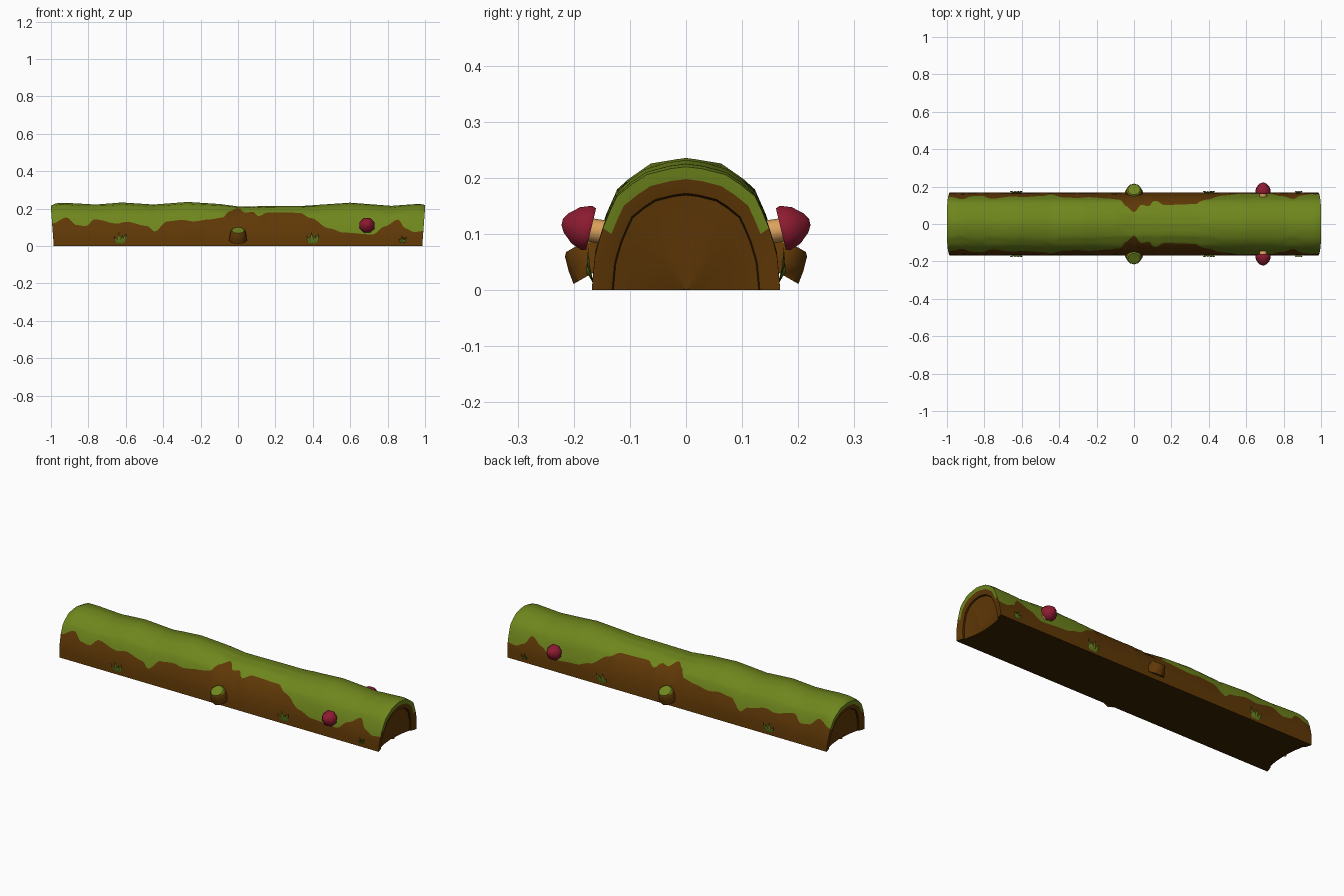
import bpy, bmesh, math
from mathutils import Vector

cube = bpy.data.objects.get("Cube")
if cube:
    bpy.data.objects.remove(cube)


def material(name, rgb):
    m = bpy.data.materials.new(name)
    m.use_nodes = True
    m.diffuse_color = (*rgb, 1)
    m.node_tree.nodes["Principled BSDF"].inputs["Base Color"].default_value = (*rgb, 1)
    return m


bark = material("bark brown", (0.117, 0.04, 0.002))
moss = material("moss green", (0.158, 0.238, 0.012))
dark = material("dark bark", (0.045, 0.016, 0.001))
grass = material("grass green", (0.12, 0.215, 0.014))
red = material("mushroom red", (0.265, 0.011, 0.03))
tan = material("stem tan", (0.72, 0.36, 0.11))


def finish(bm, name, mats, angle=35):
    bmesh.ops.recalc_face_normals(bm, faces=bm.faces)
    mesh = bpy.data.meshes.new(name)
    bm.to_mesh(mesh)
    bm.free()
    for m in mats:
        mesh.materials.append(m)
    ob = bpy.data.objects.new(name, mesh)
    bpy.context.collection.objects.link(ob)
    bpy.ops.object.select_all(action="DESELECT")
    ob.select_set(True)
    bpy.context.view_layer.objects.active = ob
    bpy.ops.object.shade_smooth_by_angle(angle=math.radians(angle))
    return ob


def lerp(points, x, ease=False):
    """Piecewise lookup, straight or eased between the points."""
    for (a, fa), (b, fb) in zip(points, points[1:]):
        if x <= b:
            t = max(0, (x - a) / (b - a))
            return fa + (fb - fa) * (t * t * (3 - 2 * t) if ease else t)
    return points[-1][1]


# Log: ridge height and moss edge along x, half width by height
ridge = [(-1, .215), (-.97, .23), (-.9, .23), (-.76, .222), (-.62, .233), (-.45, .222),
         (-.27, .236), (-.1, .225), (0, .212), (.35, .215), (.6, .232), (.82, .215),
         (.97, .226), (1, .22)]
moss_edge = [(-1, .12), (-.92, .153), (-.87, .113), (-.82, .106), (-.77, .143), (-.65, .12),
             (-.6, .13), (-.49, .107), (-.45, .078), (-.38, .132), (-.3, .14), (-.24, .132),
             (-.15, .143), (-.08, .153), (-.05, .185), (0, .203), (.04, .178), (.08, .184),
             (.11, .16), (.16, .18), (.33, .178), (.39, .15), (.49, .095), (.57, .072),
             (.73, .062), (.79, .105), (.86, .142), (.9, .095), (.95, .075), (1, .08)]
width = [(0, .168), (.07, .162), (.13, .145), (.187, .12), (.229, .06), (.237, 0)]

BARK_STEPS, MOSS_STEPS, STATIONS = 4, 7, 160


def arch(u):
    top, edge = lerp(ridge, u), lerp(moss_edge, u, True)
    levels = [edge * k / BARK_STEPS for k in range(BARK_STEPS)]
    levels += [edge + (top - edge) * math.sin(math.pi / 2 * k / MOSS_STEPS)
               for k in range(MOSS_STEPS + 1)]
    half = [Vector((u * (.985 + .015 * min(1, z / .2)), lerp(width, z * .237 / top), z))
            for z in levels]
    return half + [Vector((p.x, -p.y, p.z)) for p in reversed(half[:-1])]


def capped(u, scale, depth):
    sign = 1 if u > 0 else -1
    return [Vector((p.x - sign * depth, p.y * scale, p.z * scale)) for p in arch(u)]


# Rim, dark groove and dished centre at each end
dish = [(.9, .003), (.785, .01), (.77, .018), (.4, .03), (0, .036)]
GROOVE = 2
body = [arch(-1 + 2 * i / STATIONS) for i in range(STATIONS + 1)]
rows = [capped(-1, *d) for d in reversed(dish)] + body + [capped(1, *d) for d in dish]
bm = bmesh.new()
grid = [[bm.verts.new(p) for p in row] for row in rows]
count = len(rows[0])
first, last = len(dish), len(dish) + STATIONS
for i in range(len(grid) - 1):
    for j in range(count - 1):
        f = bm.faces.new((grid[i][j], grid[i + 1][j], grid[i + 1][j + 1], grid[i][j + 1]))
        if first <= i < last:
            f.material_index = int(BARK_STEPS <= j < count - 1 - BARK_STEPS)
        elif i in (first - 1, last):
            f.material_index = int(f.calc_center_median().z > .115)
        elif i in (first - 1 - GROOVE, last + GROOVE):
            f.material_index = 2
bmesh.ops.remove_doubles(bm, verts=bm.verts, dist=.0002)
under = bmesh.ops.edgeloop_fill(bm, edges=[e for e in bm.edges if e.is_boundary])
for f in under["faces"]:
    f.material_index = 2
finish(bm, "log", [bark, moss, dark], 40)


def turned(name, rings, base, axis, sides, mats, rule=None, angle=35):
    """Rings of (radius, distance) along an axis, closed at both ends."""
    bm = bmesh.new()
    turn = Vector(axis).to_track_quat("Z", "Y")
    loops = []
    for r, d in rings:
        loops.append([])
        for k in range(sides):
            a = 2 * math.pi * (k + .5) / sides
            p = turn @ Vector((r * math.cos(a), r * math.sin(a), d))
            loops[-1].append(bm.verts.new(p + Vector(base)))
    for a, b in zip(loops, loops[1:]):
        for k in range(sides):
            n = (k + 1) % sides
            bm.faces.new((a[k], a[n], b[n], b[k]))
    bm.faces.new(loops[0])
    bm.faces.new(loops[-1])
    bmesh.ops.recalc_face_normals(bm, faces=bm.faces)
    bm.normal_update()
    if rule:
        for f in bm.faces:
            f.material_index = int(rule(f))
    return finish(bm, name, mats, angle)


# Tuft blades: foot offset, tip offset, height
blades = [(-.012, -.033, .045), (-.003, -.008, .066), (.006, .015, .05), (.013, .034, .06)]


def tuft(name, x, z, size, s):
    bm = bmesh.new()
    for foot, tip, h in blades:
        def spot(dx, dz, out):
            return Vector((x + dx * size, s * (lerp(width, z + dz * size) + out), z + dz * size))
        mid = (foot + tip) / 2
        a, b = (bm.verts.new(spot(foot + w, 0, -.003)) for w in (-.007, .007))
        c, d = (bm.verts.new(spot(mid + w, h * .55, .008)) for w in (.008, -.008))
        crest = bm.verts.new(spot(mid, h * .5, .012))
        e = bm.verts.new(spot(tip, h, .013))
        for tri in ((a, b, crest), (b, c, crest), (c, e, crest), (e, d, crest),
                    (d, a, crest), (a, d, c, b), (d, e, c)):
            bm.faces.new(tri)
    finish(bm, name, [grass], 50)


# Matching details on both sides of the log
for side, s in (("front", -1), ("back", 1)):
    turned(side + "_branch_stub", [(.05, 0), (.046, .025), (.039, .05), (.033, .056)],
           (0, s * .157, .036), (0, s * .5, .87), 10, [bark, moss],
           lambda f: f.normal.z > .55)
    turned(side + "_mushroom_stem", [(.021, 0), (.021, .045)],
           (.69, s * .135, .102), (0, s, .15), 10, [tan], angle=50)
    turned(side + "_mushroom_cap",
           [(.02, .004), (.041, -.004), (.044, .004), (.036, .024), (.019, .042), (.006, .049)],
           (.69, s * .173, .11), (0, s, .24), 8, [red], angle=45)
    tuft(side + "_left_tuft", .4, .01, 1, s)
    tuft(side + "_right_tuft", -.63, .01, 1, s)
    tuft(side + "_end_tuft", .88, .016, .6, s)
